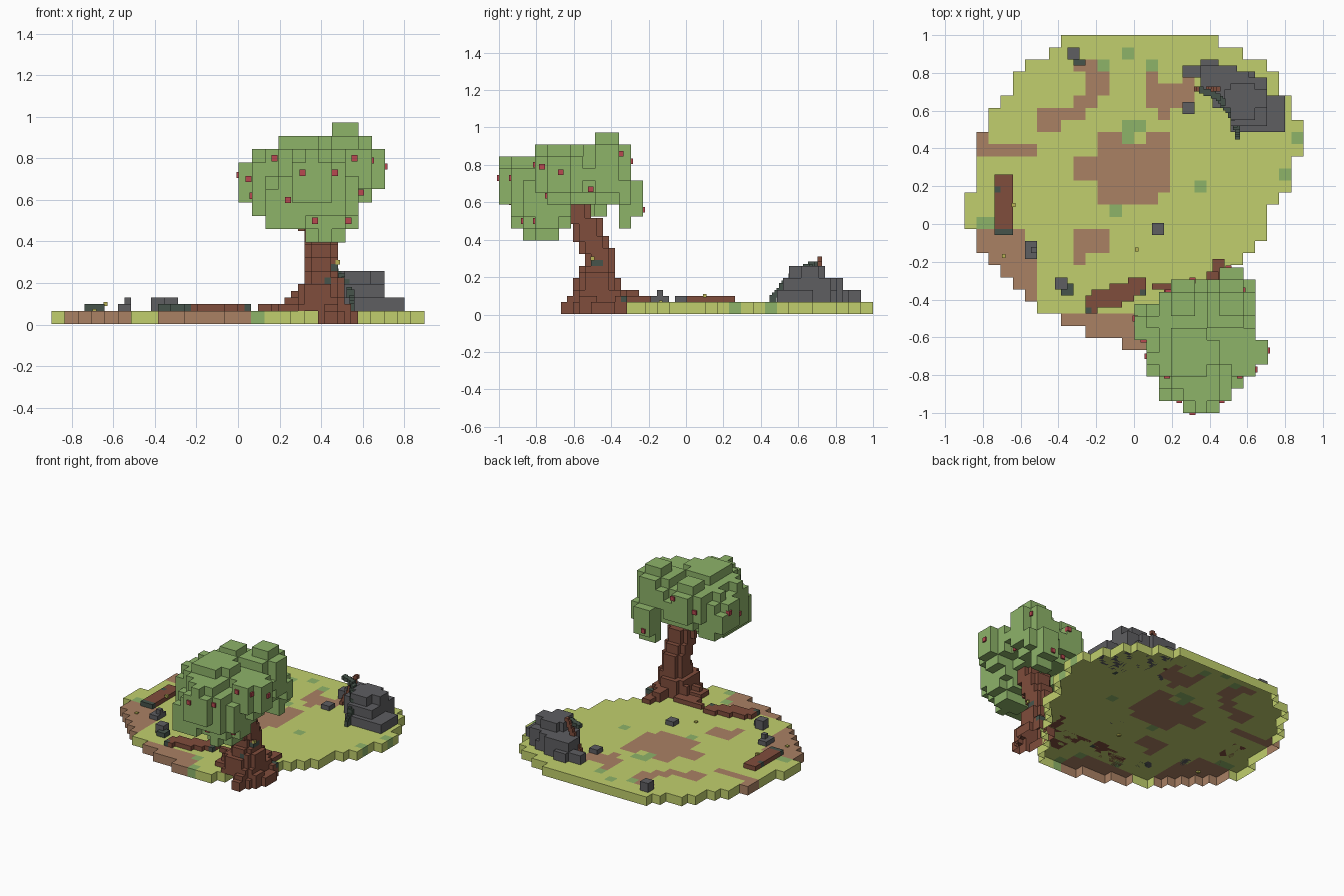
import bpy, math
from mathutils import Vector

V = 0.0641           # big block size
H = V / 2            # small block size
G = V                # ground height
BASE = (-0.898, -0.667, 0.002)


def material(name, r, g, b):
    m = bpy.data.materials.new(name)
    lin = [((c / 255 + 0.055) / 1.055) ** 2.4 for c in (r, g, b)]
    m.diffuse_color = (*lin, 1)
    return m


GRASS = material("grass_yellow_green", 193, 207, 109)
DIRT = material("dirt_brown", 170, 129, 100)
LEAF = material("leaf_green", 141, 179, 105)
BARK = material("bark_red_brown", 128, 77, 60)
STONE = material("stone_grey", 94, 94, 97)
SLATE = material("mossy_slate", 70, 84, 75)
APPLE = material("apple_red", 184, 72, 80)
YELLOW = material("fungus_yellow", 186, 180, 86)

SIDES = {(1, 0, 0): [(1, 0, 0), (1, 1, 0), (1, 1, 1), (1, 0, 1)],
         (-1, 0, 0): [(0, 0, 0), (0, 0, 1), (0, 1, 1), (0, 1, 0)],
         (0, 1, 0): [(0, 1, 0), (0, 1, 1), (1, 1, 1), (1, 1, 0)],
         (0, -1, 0): [(0, 0, 0), (1, 0, 0), (1, 0, 1), (0, 0, 1)],
         (0, 0, 1): [(0, 0, 1), (1, 0, 1), (1, 1, 1), (0, 1, 1)],
         (0, 0, -1): [(0, 0, 0), (0, 1, 0), (1, 1, 0), (1, 0, 0)]}


def voxels(name, cells, v, origin, mats, hollow=False):
    """Mesh of the exposed faces of a dict {cell: material index}; hollow leaves the bottom open."""
    verts, faces, ids = {}, [], []
    for c, mi in cells.items():
        for d, quad in SIDES.items():
            if (c[0] + d[0], c[1] + d[1], c[2] + d[2]) in cells:
                continue
            if hollow and d[2] < 0 and c[2] == 0:
                continue
            faces.append([verts.setdefault((c[0] + q[0], c[1] + q[1], c[2] + q[2]), len(verts))
                          for q in quad])
            ids.append(mi)
    me = bpy.data.meshes.new(name)
    me.from_pydata([[o + v * p for o, p in zip(origin, k)] for k in verts], [], faces)
    for m in mats:
        me.materials.append(m)
    me.polygons.foreach_set("material_index", ids)
    ob = bpy.data.objects.new(name, me)
    bpy.context.collection.objects.link(ob)
    return ob


def blocks(name, boxes, mats, v=H):
    """Fill boxes (x0, x1, y0, y1, z0, z1[, material]) with blocks."""
    cells = {}
    for b in boxes:
        mi = b[6] if len(b) > 6 else 0
        r = []
        for a in range(3):
            lo = round((b[2 * a] - BASE[a]) / v)
            r.append(range(lo, max(lo + 1, round((b[2 * a + 1] - BASE[a]) / v))))
        for i in r[0]:
            for j in r[1]:
                for k in r[2]:
                    cells[i, j, k] = mi
    return voxels(name, cells, v, BASE, mats, True)


def cube(name, p, s, mat):
    """Single small cube centred on p."""
    return voxels(name, {(0, 0, 0): 0}, s, [q - s / 2 for q in p], [mat])


def notched(x0, x1, y0, y1, z0, z1):
    """Box with its four upright corners cut off by one block."""
    return [(x0 + H, x1 - H, y0, y1, z0, z1), (x0, x1, y0 + H, y1 - H, z0, z1)]


# Island, an open-bottomed shell: left and right end of each row, from back to front
left = [8, 7, 5, 4, 4, 3, 2, 2, 1, 1, 1, 1, 1, 0, 0, 0, 1, 1, 2, 3, 4, 5, 6, 8, 10, 13]
right = [21, 23, 25, 26, 26, 27, 27, 28, 28, 28, 27, 27, 27, 26, 25, 25, 25, 24, 23, 22,
         22, 21, 20, 19, 19, 18]
dirt = [(11, 13, 8, 14), (11, 17, 9, 13), (15, 17, 8, 13), (9, 17, 10, 12), (11, 16, 13, 14),
        (9, 12, 2, 3), (10, 12, 2, 5), (9, 11, 5, 6), (6, 10, 6, 7), (6, 8, 7, 8),
        (15, 16, 3, 6), (15, 19, 4, 6), (16, 17, 6, 7), (18, 19, 3, 6),
        (1, 6, 9, 10), (1, 2, 8, 9), (1, 5, 16, 18), (1, 6, 18, 22), (8, 15, 23, 26),
        (9, 12, 16, 18), (9, 10, 18, 19)]
moss = {(13, 1), (15, 2), (11, 2), (13, 7), (14, 7), (13, 8), (19, 12), (26, 11), (27, 8),
        (12, 14), (1, 15), (2, 15), (10, 22), (14, 23), (15, 25)}
island = {}
for r, (a, b) in enumerate(zip(left, right)):
    for c in range(a, b):
        mi = int(any(c0 <= c < c1 and r0 <= r < r1 for c0, c1, r0, r1 in dirt))
        island[c, 25 - r, 0] = 2 if (c, r) in moss else mi
voxels("island", island, V, BASE, [GRASS, DIRT, LEAF], True)

# Trunk with spreading roots
trunk = []
for layer in [(0.35, 0.51, -0.6, -0.32, G, 0.13), (0.29, 0.48, -0.6, -0.35, 0.1, 0.19),
              (0.32, 0.51, -0.58, -0.38, 0.13, 0.23), (0.32, 0.48, -0.58, -0.38, 0.16, 0.26),
              (0.32, 0.48, -0.55, -0.38, 0.25, 0.35), (0.32, 0.48, -0.58, -0.41, 0.32, 0.42),
              (0.32, 0.48, -0.61, -0.45, 0.4, 0.51), (0.35, 0.48, -0.66, -0.5, 0.48, 0.6)]:
    trunk += notched(*layer)
blocks("trunk", trunk + [
    (0.29, 0.35, -0.55, -0.5, 0.45, 0.58),
    # foot hanging over the island edge
    (0.38, 0.51, -0.6, -0.35, 0, 0.08), (0.41, 0.48, -0.661, -0.56, 0, 0.07),
    (0.48, 0.575, -0.5, -0.38, 0, 0.07), (0.48, 0.54, -0.57, -0.48, 0, 0.1),
    (0.48, 0.54, -0.39, -0.32, 0, 0.1), (0.41, 0.48, -0.63, -0.56, 0.06, 0.1),
    # roots
    (0.1, 0.32, -0.36, -0.3, G, 0.09), (0.16, 0.35, -0.42, -0.35, G, 0.1),
    (0.19, 0.35, -0.54, -0.45, G, 0.1), (0.23, 0.32, -0.52, -0.48, 0.09, 0.13),
    (0.26, 0.35, -0.42, -0.38, 0.09, 0.16), (0.29, 0.38, -0.6, -0.54, G, 0.1),
    (0.41, 0.48, -0.3, -0.19, G, 0.1), (0.38, 0.45, -0.37, -0.26, G, 0.13),
    # moss spots
    (0.45, 0.48, -0.5, -0.44, 0.26, 0.29, 1), (0.42, 0.45, -0.58, -0.55, 0.19, 0.22, 1),
    (0.48, 0.51, -0.39, -0.35, G, 0.1, 1), (0.48, 0.54, -0.35, -0.32, G, 0.09, 1),
], [BARK, SLATE])

# Crown: union of rounded lumps
lumps = [((0.33, -0.63, 0.69), (0.22, 0.26, 0.19)), ((0.13, -0.53, 0.67), (0.14, 0.14, 0.15)),
         ((0.19, -0.70, 0.66), (0.14, 0.15, 0.21)), ((0.50, -0.43, 0.77), (0.15, 0.14, 0.20)),
         ((0.43, -0.75, 0.59), (0.17, 0.17, 0.20)), ((0.36, -0.87, 0.70), (0.14, 0.15, 0.16)),
         ((0.58, -0.68, 0.73), (0.13, 0.13, 0.15)), ((0.27, -0.42, 0.73), (0.15, 0.13, 0.16)),
         ((0.30, -0.68, 0.81), (0.17, 0.19, 0.11)), ((0.52, -0.34, 0.62), (0.10, 0.12, 0.17)),
         ((0.24, -0.86, 0.56), (0.13, 0.10, 0.13))]
crown_at = Vector((0.003, -1.0, 0.395))
crown = {}
for i in range(11):
    for j in range(12):
        for k in range(9):
            p = crown_at + V * Vector((i + 0.5, j + 0.5, k + 0.5))
            gap = p.z < 0.58 and -0.62 < p.y < -0.36 and p.x > 0.25
            if not gap and any(sum(((p[a] - c[a]) / r[a]) ** 2 for a in range(3)) < 1
                               for c, r in lumps):
                crown[i, j, k] = 0
voxels("crown", crown, V, crown_at, [LEAF])

# Apples: pressed into the crown as seen from each side (axis, sign, spots)
apples = []
views = [(1, -1, [(0.05, 0.70), (0.175, 0.80), (0.31, 0.73), (0.465, 0.73), (0.56, 0.80),
                  (0.59, 0.635), (0.24, 0.60), (0.37, 0.50), (0.53, 0.50)]),
         (0, 1, [(-0.77, 0.79), (-0.67, 0.76), (-0.51, 0.67), (-0.35, 0.86)]),
         (1, 1, [(0.18, 0.73), (0.31, 0.82), (0.31, 0.64), (0.5, 0.56)]),
         (0, -1, [(-0.7, 0.62), (-0.5, 0.72)])]
for axis, sign, spots in views:
    o = 1 - axis
    for u, z in spots:
        p = Vector((0, 0, z))
        p[o] = u
        ci, ck = int((u - crown_at[o]) / V), int((z - crown_at.z) / V)
        line = [c[axis] for c in crown if c[o] == ci and c[2] == ck]
        if line:
            p[axis] = crown_at[axis] + V * (max(line) + 1 if sign > 0 else min(line)) - sign * 0.004
            apples.append(p)
for n, p in enumerate(apples):
    cube(f"apple_{n}", p, 0.03, APPLE)

# Boulder
blocks("boulder", [(0.48, 0.72, 0.6, 0.72, G, 0.26), (0.51, 0.65, 0.56, 0.75, G, 0.26),
                   (0.42, 0.6, 0.63, 0.8, G, 0.2), (0.5, 0.72, 0.53, 0.76, G, 0.2),
                   (0.36, 0.53, 0.7, 0.83, G, 0.19), (0.27, 0.46, 0.76, 0.83, G, 0.13),
                   (0.34, 0.46, 0.8, 0.885, G, 0.13), (0.51, 0.785, 0.5, 0.69, G, 0.13),
                   (0.45, 0.64, 0.6, 0.8, G, 0.14), (0.6, 0.72, 0.6, 0.77, G, 0.16)], [STONE])

# Small stones
blocks("small_stones", [
    (-0.58, -0.515, -0.18, -0.1, G, 0.1), (-0.55, -0.515, -0.16, -0.12, G, 0.13),
    (-0.42, -0.35, -0.35, -0.29, G, 0.13), (-0.38, -0.33, -0.38, -0.32, G, 0.1, 1),
    (0.1, 0.16, -0.06, 0.005, G, 0.1), (-0.355, -0.29, 0.87, 0.94, G, 0.13),
    (-0.31, -0.26, 0.84, 0.88, G, 0.1, 1), (0.26, 0.32, 0.57, 0.66, G, 0.1)], [STONE, SLATE])

# Fallen logs
blocks("left_log", [(-0.735, -0.645, -0.05, 0.265, G, 0.1), (-0.735, -0.70, 0.18, 0.21, G, 0.1, 1),
                    (-0.735, -0.645, -0.05, -0.03, G, 0.1, 1)], [BARK, SLATE])
blocks("front_log", [(-0.26, -0.2, -0.47, -0.39, G, 0.1), (-0.22, -0.08, -0.45, -0.35, G, 0.1),
                     (-0.13, 0.0, -0.41, -0.31, G, 0.1), (-0.03, 0.06, -0.38, -0.28, G, 0.1),
                     (-0.26, -0.22, -0.47, -0.44, G, 0.1, 1),
                     (0.02, 0.06, -0.38, -0.35, G, 0.1, 1)], [BARK, SLATE])


# Pickaxe leaning on the boulder: small blocks along a path
def stroke(name, pts, size, mat):
    boxes = []
    for a, b in zip(pts, pts[1:]):
        for t in range(11):
            p = Vector(a).lerp(Vector(b), t / 10)
            boxes.append([f for q in p for f in (q - size / 2, q + size / 2)])
    blocks(name, boxes, [mat], 0.0128)


stroke("pickaxe_handle", [(0.33, 0.72, 0.08), (0.45, 0.72, 0.298)], 0.028, BARK)
stroke("pickaxe_head", [(0.36, 0.71, 0.27), (0.45, 0.67, 0.265), (0.515, 0.58, 0.215),
                        (0.545, 0.51, 0.14), (0.55, 0.46, 0.08)], 0.03, SLATE)

# Tiny fungi on the ground, log and trunk
for n, p in enumerate([(-0.638, 0.10, 0.1), (-0.69, -0.17, G), (0.015, -0.135, G),
                       (0.42, -0.585, 0.18), (0.48, -0.45, 0.165), (0.48, -0.5, 0.3)]):
    cube(f"fungus_{n}", p, 0.02, YELLOW)
